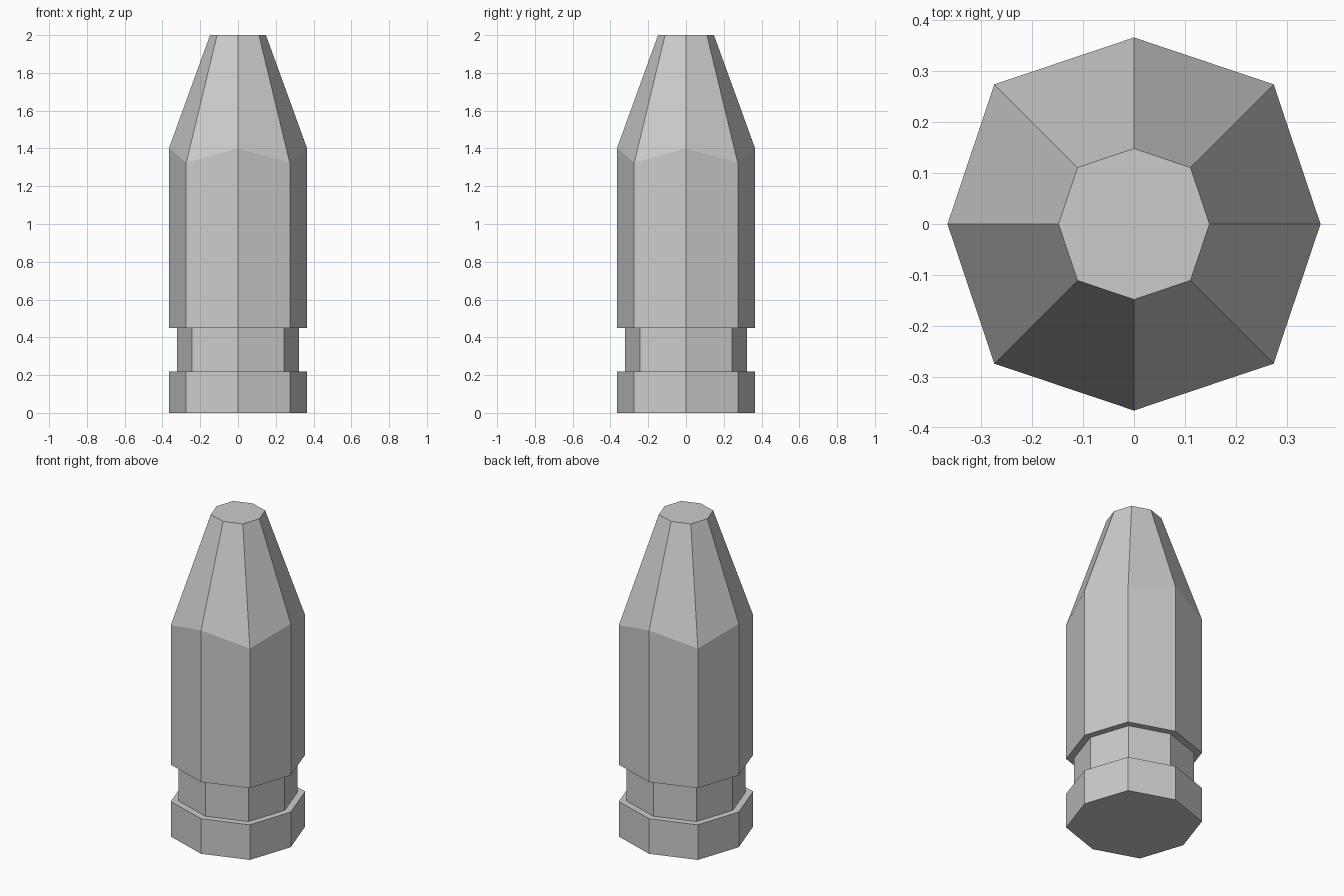
import bpy, bmesh, math

if "Cube" in bpy.data.objects:
    bpy.data.objects.remove(bpy.data.objects["Cube"])

# Each section: (radius at the axis corners, z of axis corners, z of diagonal corners)
sections = [
    (0.366, 0.0, 0.0),      # base rim
    (0.366, 0.22, 0.22),
    (0.324, 0.22, 0.22),    # extraction groove
    (0.324, 0.45, 0.45),
    (0.366, 0.45, 0.45),    # straight case
    (0.366, 1.40, 1.325),   # shoulder, lower on the diagonals
    (0.148, 2.0, 2.0),      # flat tip
]
SIDES = 8
DIAGONAL = 1.0587           # diagonal corners sit slightly further out


def ring(bm, radius, z_axis, z_diag):
    verts = []
    for i in range(SIDES):
        a = math.tau * i / SIDES
        r = radius * (DIAGONAL if i % 2 else 1.0)
        verts.append(bm.verts.new((r * math.cos(a), r * math.sin(a), z_diag if i % 2 else z_axis)))
    return verts


# Bullet body: rings bridged into one closed shell
bm = bmesh.new()
rings = [ring(bm, *s) for s in sections]
for low, high in zip(rings, rings[1:]):
    for i in range(SIDES):
        j = (i + 1) % SIDES
        bm.faces.new((low[i], low[j], high[j], high[i]))
bm.faces.new(rings[0][::-1])
bm.faces.new(rings[-1])
bmesh.ops.recalc_face_normals(bm, faces=bm.faces)

mesh = bpy.data.meshes.new("bullet")
bm.to_mesh(mesh)
bm.free()
bpy.context.collection.objects.link(bpy.data.objects.new("bullet", mesh))
